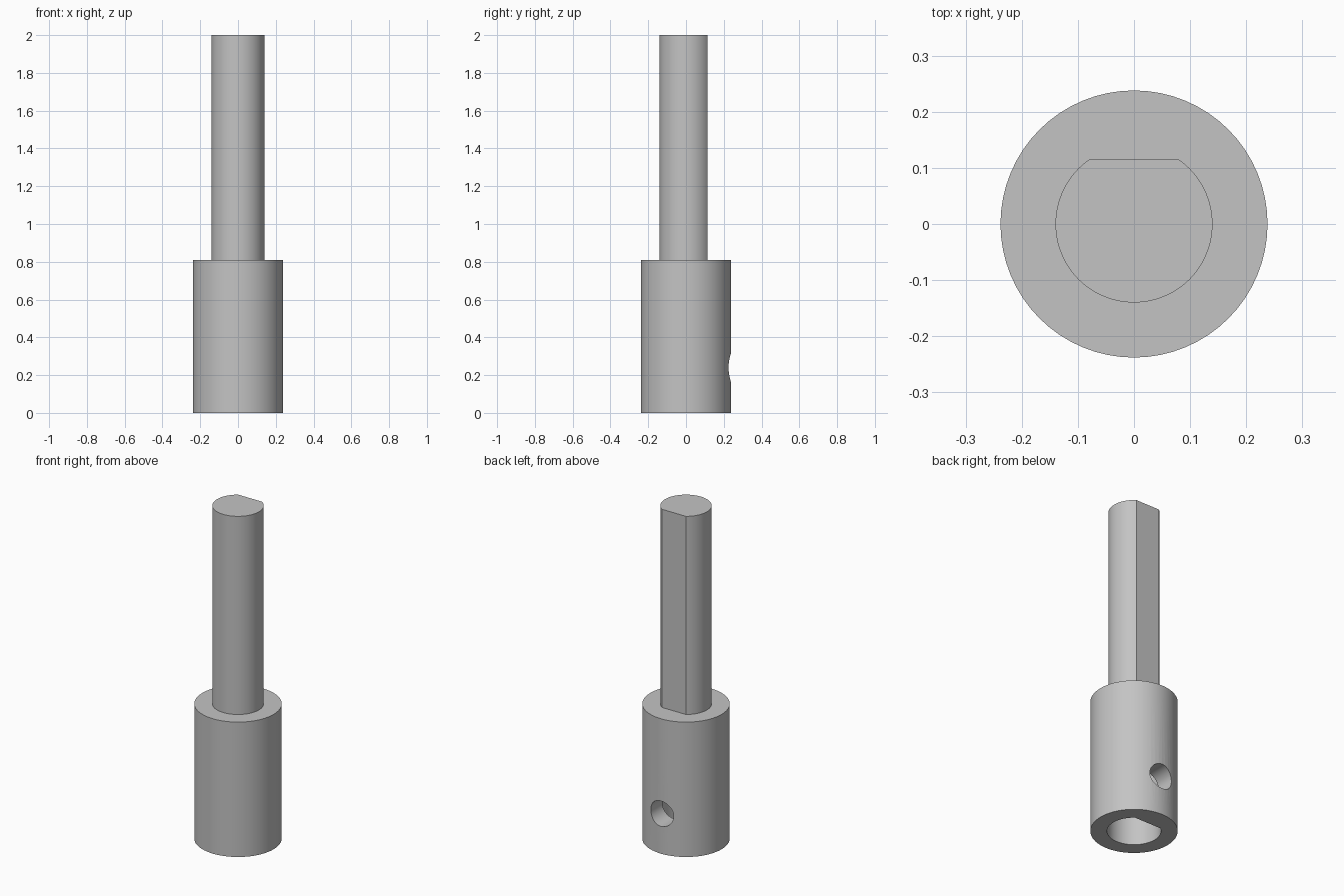
import bpy, bmesh, math

SIDES = 64
COLLAR_TOP = 0.81

cube = bpy.data.objects.get("Cube")
if cube:
    bpy.data.objects.remove(cube, do_unlink=True)

steel = bpy.data.materials.new("plain_grey")
steel.use_nodes = True
grey = (0.55, 0.55, 0.55, 1)
steel.diffuse_color = grey
steel.node_tree.nodes["Principled BSDF"].inputs["Base Color"].default_value = grey


def round_profile(radius, flat=None):
    """Circle outline, optionally cut by a flat on the back side."""
    start, sweep, count = 0, math.tau, SIDES
    if flat:
        half = math.acos(flat / radius)
        start, sweep = math.pi / 2 + half, math.tau - 2 * half
        count = SIDES - 8
    steps = count if not flat else count - 1
    return [(radius * math.cos(start + sweep * i / steps),
             radius * math.sin(start + sweep * i / steps)) for i in range(count)]


def prism(name, outline, bottom, top):
    """Extrude an outline between two heights."""
    bm = bmesh.new()
    base = bm.faces.new([bm.verts.new((x, y, bottom)) for x, y in outline])
    out = bmesh.ops.extrude_face_region(bm, geom=[base], use_keep_orig=True)
    moved = [v for v in out["geom"] if isinstance(v, bmesh.types.BMVert)]
    bmesh.ops.translate(bm, verts=moved, vec=(0, 0, top - bottom))
    bmesh.ops.recalc_face_normals(bm, faces=bm.faces)
    mesh = bpy.data.meshes.new(name)
    bm.to_mesh(mesh)
    bm.free()
    mesh.materials.append(steel)
    obj = bpy.data.objects.new(name, mesh)
    bpy.context.collection.objects.link(obj)
    return obj


def activate(obj):
    bpy.ops.object.select_all(action="DESELECT")
    obj.select_set(True)
    bpy.context.view_layer.objects.active = obj


def cut(target, cutter):
    """Subtract the cutter and discard it."""
    mod = target.modifiers.new("cut", "BOOLEAN")
    mod.operation, mod.solver, mod.object = "DIFFERENCE", "EXACT", cutter
    bpy.context.view_layer.update()
    activate(target)
    bpy.ops.object.modifier_apply(modifier=mod.name)
    bpy.data.objects.remove(cutter, do_unlink=True)


# Collar with a D-shaped socket in its base
collar = prism("collar", round_profile(0.238), 0, COLLAR_TOP)
cut(collar, prism("socket_cutter", round_profile(0.147, 0.116), -0.1, 0.65))

# Set screw hole through the back wall
screw = prism("screw_hole_cutter", round_profile(0.076), 0, 0.4)
screw.rotation_euler.x = -math.pi / 2
screw.location.z = 0.24
cut(collar, screw)

# Shaft with a flat along its back
shaft = prism("flatted_shaft", round_profile(0.14, 0.115), COLLAR_TOP - 0.01, 2)

for part in (collar, shaft):
    activate(part)
    bpy.ops.object.shade_smooth_by_angle(angle=math.radians(25))
